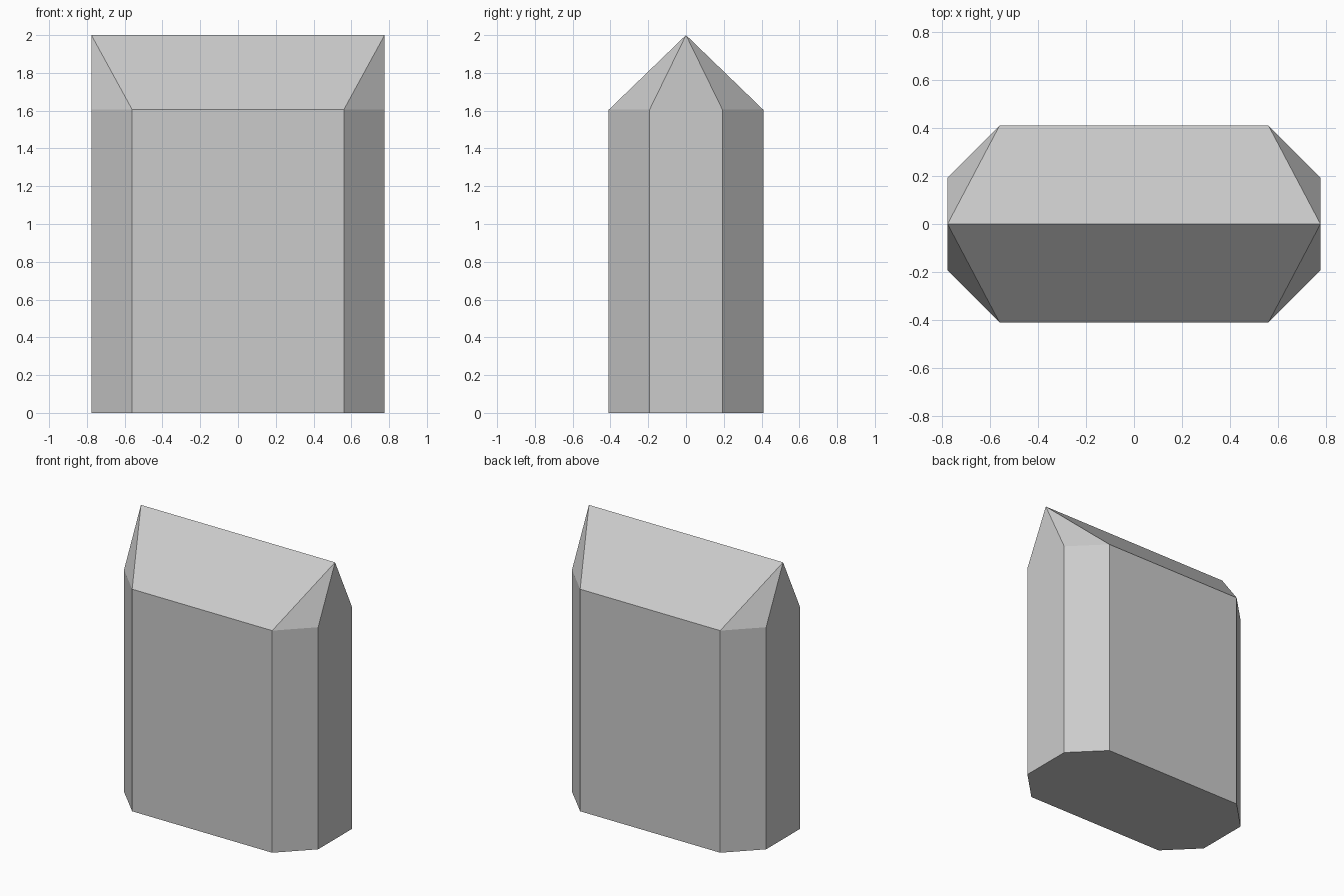
import bpy
import bmesh

if "Cube" in bpy.data.objects:
    bpy.data.objects.remove(bpy.data.objects["Cube"])

HALF_X, HALF_Y = 0.776, 0.409    # overall half width and depth
FLAT_X, FLAT_Y = 0.56, 0.193     # half lengths of the walls between chamfers
EAVE, TOP = 1.605, 2.0

bm = bmesh.new()

# Chamfered rectangle outline, counter-clockwise from the right end wall
quarter = [(HALF_X, -FLAT_Y), (HALF_X, FLAT_Y), (FLAT_X, HALF_Y), (-FLAT_X, HALF_Y)]
outline = quarter + [(-x, -y) for x, y in quarter]
low = [bm.verts.new((x, y, 0)) for x, y in outline]
high = [bm.verts.new((x, y, EAVE)) for x, y in outline]
ridge_r = bm.verts.new((HALF_X, 0, TOP))
ridge_l = bm.verts.new((-HALF_X, 0, TOP))

# Base
bm.faces.new(low[::-1])

# Walls: the two end walls rise to the ridge as pentagons
for i in range(8):
    j = (i + 1) % 8
    tip = {0: [ridge_r], 4: [ridge_l]}.get(i, [])
    bm.faces.new([low[i], low[j], high[j]] + tip + [high[i]])

# Roof: two long slopes and four corner facets
for k, near, far in ((0, ridge_r, ridge_l), (4, ridge_l, ridge_r)):
    bm.faces.new([high[k + 1], high[k + 2], near])
    bm.faces.new([high[k + 2], high[k + 3], far, near])
    bm.faces.new([high[k + 3], high[(k + 4) % 8], far])

bmesh.ops.recalc_face_normals(bm, faces=bm.faces)
mesh = bpy.data.meshes.new("gabled_block")
bm.to_mesh(mesh)
bm.free()
bpy.context.collection.objects.link(bpy.data.objects.new("gabled_block", mesh))
